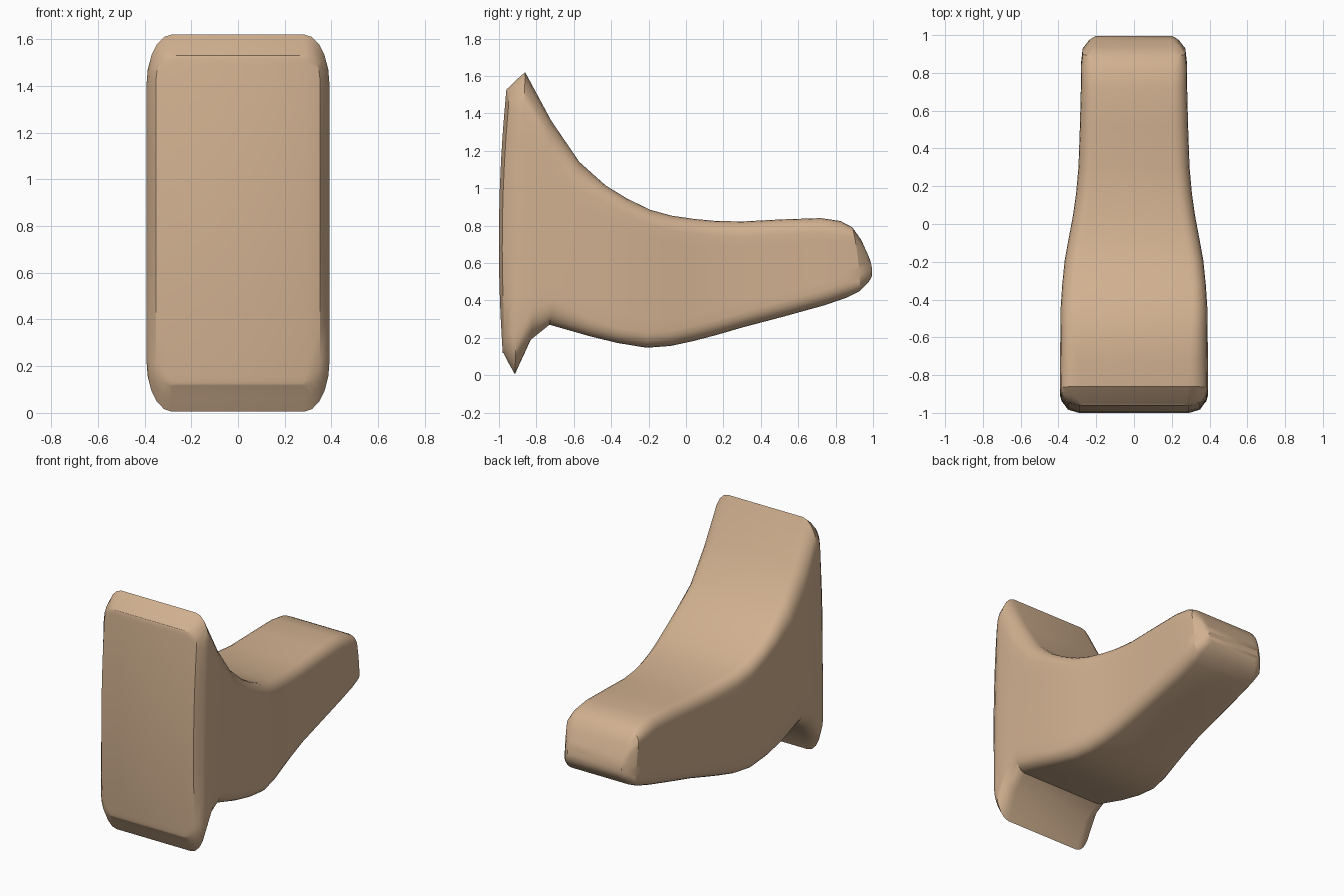
import bpy, bmesh, math

if "Cube" in bpy.data.objects:
    bpy.data.objects.remove(bpy.data.objects["Cube"])

mat = bpy.data.materials.new("warm tan")
mat.diffuse_color = (0.64, 0.44, 0.28, 1)
mat.use_nodes = True
mat.node_tree.nodes["Principled BSDF"].inputs["Base Color"].default_value = mat.diffuse_color

CORNER, SIDE = 5, 8      # steps per rounded corner and per straight side


def section(ty, tz, by, bz, hw, rx, rz, bow=0.0, setback=0.0):
    """Right half of a rounded rectangle from bottom to top, leaning along y."""
    h = tz - bz
    rz = min(rz, h * 0.45)
    arc = [math.pi / 2 * i / CORNER for i in range(CORNER + 1)]
    pts = [(hw - rx + rx * math.sin(a), rz - rz * math.cos(a)) for a in arc]
    half = pts + [(hw, rz + (h - 2 * rz) * i / SIDE) for i in range(1, SIDE)]
    half += [(x, h - t) for x, t in reversed(pts)]
    return [(x, by + (ty - by) * t / h - bow * 4 * t / h * (1 - t / h)
             + setback * (x / hw) ** 6, bz + t) for x, t in half]


def spline(a, b, c, d, t):
    """Catmull-Rom point between rows b and c."""
    return [(2 * q + (r - p) * t + (2 * p - 5 * q + 4 * r - s) * t * t
             + (3 * q - p - 3 * r + s) * t ** 3) / 2
            for p, q, r, s in zip(a, b, c, d)]


# hook body from plate to tip: top y, top z, bottom y, bottom z, half width
body = [
    (-0.86, 1.62, -0.915, 0.005, 0.392),
    (-0.72, 1.36, -0.83, 0.19, 0.392),
    (-0.57, 1.14, -0.73, 0.27, 0.39),
    (-0.43, 1.015, -0.52, 0.21, 0.388),
    (-0.19, 0.884, -0.21, 0.147, 0.367),
    (0.04, 0.836, 0.04, 0.183, 0.324),
    (0.30, 0.822, 0.30, 0.255, 0.294),
    (0.72, 0.84, 0.74, 0.374, 0.281),
    (0.89, 0.79, 0.93, 0.45, 0.272),
    (0.965, 0.66, 0.995, 0.53, 0.205),
]

# front plate: bowed face, then a chamfered rim out to its back edge
sections = [
    section(-0.96, 1.53, -0.98, 0.12, 0.29, 0.03, 0.04, 0.03),
    section(-0.955, 1.535, -0.978, 0.115, 0.35, 0.07, 0.10, 0.03, 0.015),
    section(-0.91, 1.578, -0.95, 0.065, 0.383, 0.10, 0.17, 0.01, 0.01),
]
# body: corners are large at the plate, even along the arm, tight at the tip
for i in range(len(body)):
    straight = i < 3 or i == len(body) - 1
    nxt = body[min(i + 1, len(body) - 1)]
    for t in ((0,) if straight else (0, 0.5)):
        row = spline(body[i - 1], body[i], nxt, body[min(i + 2, len(body) - 1)], t)
        plate = max(0, (-0.4 - row[0]) / 0.46)
        tip = max(0, (row[0] - 0.82) / 0.145)
        sections.append(section(*row, 0.075 + 0.035 * plate - 0.04 * tip,
                                0.08 + 0.14 * plate - 0.045 * tip, -0.01 * (tip > 0)))

# skin the mirrored sections into one closed shell
bm = bmesh.new()
rings = []
for sec in sections:
    right = [bm.verts.new(p) for p in sec]
    left = [bm.verts.new((-x, y, z)) for x, y, z in sec]
    rings.append((right, left))
for (r0, l0), (r1, l1) in zip(rings, rings[1:]):
    a, b = r0 + l0[::-1], r1 + l1[::-1]
    for i in range(len(a)):
        j = (i + 1) % len(a)
        bm.faces.new((a[i], a[j], b[j], b[i]))
# plate face and tip face, in strips so that they keep their bow
for right, left in (rings[0], rings[-1]):
    for i in range(len(right) - 1):
        bm.faces.new((right[i], right[i + 1], left[i + 1], left[i]))
bmesh.ops.recalc_face_normals(bm, faces=bm.faces)

mesh = bpy.data.meshes.new("wall_hook")
bm.to_mesh(mesh)
bm.free()
mesh.materials.append(mat)
hook = bpy.data.objects.new("wall_hook", mesh)
bpy.context.collection.objects.link(hook)
bpy.context.view_layer.objects.active = hook
hook.select_set(True)
bpy.ops.object.shade_smooth_by_angle(angle=math.radians(30))
